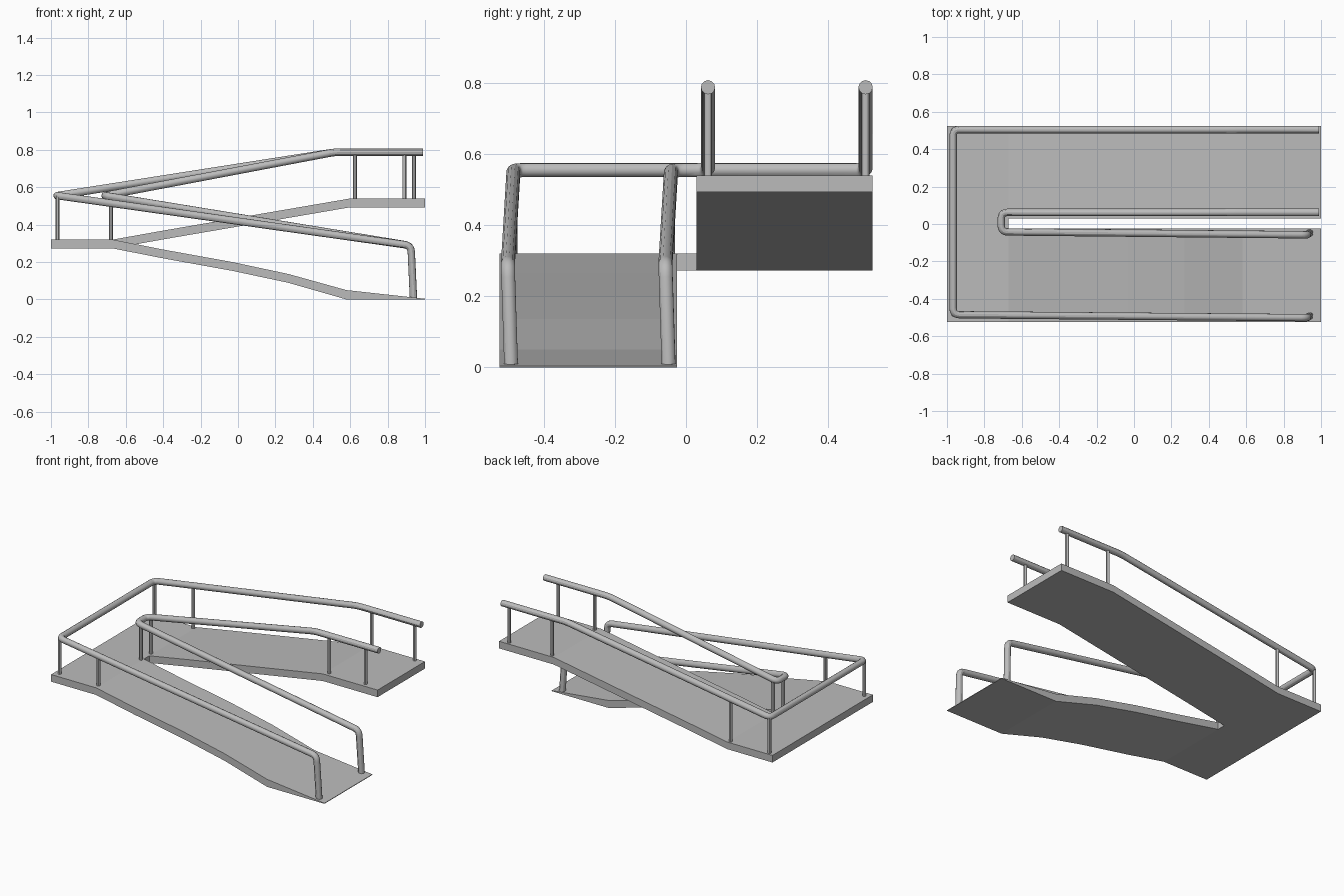
import bpy
import bmesh
from mathutils import Vector

if "Cube" in bpy.data.objects:
    bpy.data.objects.remove(bpy.data.objects["Cube"], do_unlink=True)


def make_material(name, rgb):
    mat = bpy.data.materials.new(name)
    mat.use_nodes = True
    colour = (*rgb, 1.0)
    mat.diffuse_color = colour
    mat.node_tree.nodes["Principled BSDF"].inputs["Base Color"].default_value = colour
    return mat


GREY = make_material("light grey", (0.5, 0.5, 0.5))


def add_slab(name, top, bottom, y0, y1):
    """Side profile of (x, z) points extruded from y0 to y1."""
    bm = bmesh.new()
    outline = list(top) + list(reversed(bottom))
    face = bm.faces.new([bm.verts.new((x, y0, z)) for x, z in outline])
    moved = bmesh.ops.extrude_face_region(bm, geom=[face])["geom"]
    verts = [g for g in moved if isinstance(g, bmesh.types.BMVert)]
    bmesh.ops.translate(bm, verts=verts, vec=(0, y1 - y0, 0))
    bmesh.ops.recalc_face_normals(bm, faces=bm.faces)
    mesh = bpy.data.meshes.new(name)
    bm.to_mesh(mesh)
    bm.free()
    mesh.materials.append(GREY)
    obj = bpy.data.objects.new(name, mesh)
    bpy.context.collection.objects.link(obj)
    return obj


def rounded(points, radius=0.035, steps=5):
    """Replace each inner corner of a path with a short bend."""
    pts = [Vector(p) for p in points]
    path = [pts[0]]
    for a, b, c in zip(pts, pts[1:], pts[2:]):
        start = b + (a - b).normalized() * radius
        end = b + (c - b).normalized() * radius
        for i in range(steps + 1):
            t = i / steps
            path.append(start * (1 - t) ** 2 + b * 2 * t * (1 - t) + end * t ** 2)
    return path + [pts[-1]]


def add_tube(name, points, radius):
    curve = bpy.data.curves.new(name, "CURVE")
    curve.dimensions = "3D"
    curve.bevel_depth = radius
    curve.bevel_resolution = 4
    curve.use_fill_caps = True
    path = rounded(points)
    spline = curve.splines.new("POLY")
    spline.points.add(len(path) - 1)
    for point, co in zip(spline.points, path):
        point.co = (*co, 1)
    curve.materials.append(GREY)
    obj = bpy.data.objects.new(name, curve)
    bpy.context.collection.objects.link(obj)
    bpy.ops.object.select_all(action="DESELECT")
    obj.select_set(True)
    bpy.context.view_layer.objects.active = obj
    bpy.ops.object.convert(target="MESH")
    bpy.ops.object.shade_smooth_by_angle()


# Decks: turning landing, rising ramp behind, descending ramp in front
FRONT, BACK = -0.525, 0.525
TURN, LANDING, UPPER = -0.67, 0.32, 0.54
THICK = 0.047


def lowered(profile):
    return [(x, z - THICK) for x, z in profile]


landing = [(-1, LANDING), (TURN, LANDING)]
rise = [(TURN, LANDING), (-0.39, 0.37), (0.6, UPPER), (1, UPPER)]
descent = [(TURN, LANDING), (-0.39, 0.265), (-0.03, 0.2), (0.27, 0.136), (0.58, 0.05)]
add_slab("landing", landing, lowered(landing), FRONT, BACK)
add_slab("upper_ramp", rise, lowered(rise), 0.03, BACK)
add_slab("lower_ramp", descent + [(1, 0.004)], lowered(descent[:-1]) + [(0.58, 0), (1, 0)],
         FRONT, -0.025)

# Handrails: each runs down the upper ramp, turns, and ends on the lower ramp
RAIL_TOP, RAIL_TURN = 0.788, 0.555
for name, turn_x, back_y, front_y in (("outer", -0.967, 0.505, -0.485),
                                      ("inner", -0.71, 0.062, -0.042)):
    add_tube(name + "_handrail", [
        (0.99, back_y, RAIL_TOP), (0.52, back_y, RAIL_TOP),
        (turn_x, back_y, RAIL_TURN), (turn_x, front_y, RAIL_TURN),
        (0.925, front_y - 0.016, 0.288), (0.938, front_y - 0.007, 0.008)], 0.02)

# Thin posts from deck to handrail
for name, x, y, base, top in (
        ("outer_front_corner", -0.965, -0.485, LANDING, RAIL_TURN),
        ("outer_front_turn", -0.68, -0.487, LANDING, 0.515),
        ("outer_back_corner", -0.965, 0.505, LANDING, RAIL_TURN),
        ("outer_back_turn", -0.68, 0.505, LANDING, 0.6),
        ("inner_front_turn", -0.68, -0.042, LANDING, 0.55),
        ("inner_back_turn", -0.68, 0.062, LANDING, 0.56),
        ("outer_upper", 0.625, 0.505, UPPER, RAIL_TOP),
        ("outer_end", 0.94, 0.505, UPPER, RAIL_TOP),
        ("inner_upper", 0.625, 0.062, UPPER, RAIL_TOP),
        ("inner_end", 0.89, 0.062, UPPER, RAIL_TOP)):
    add_tube(name + "_post", [(x, y, base - 0.005), (x, y, top)], 0.011)
